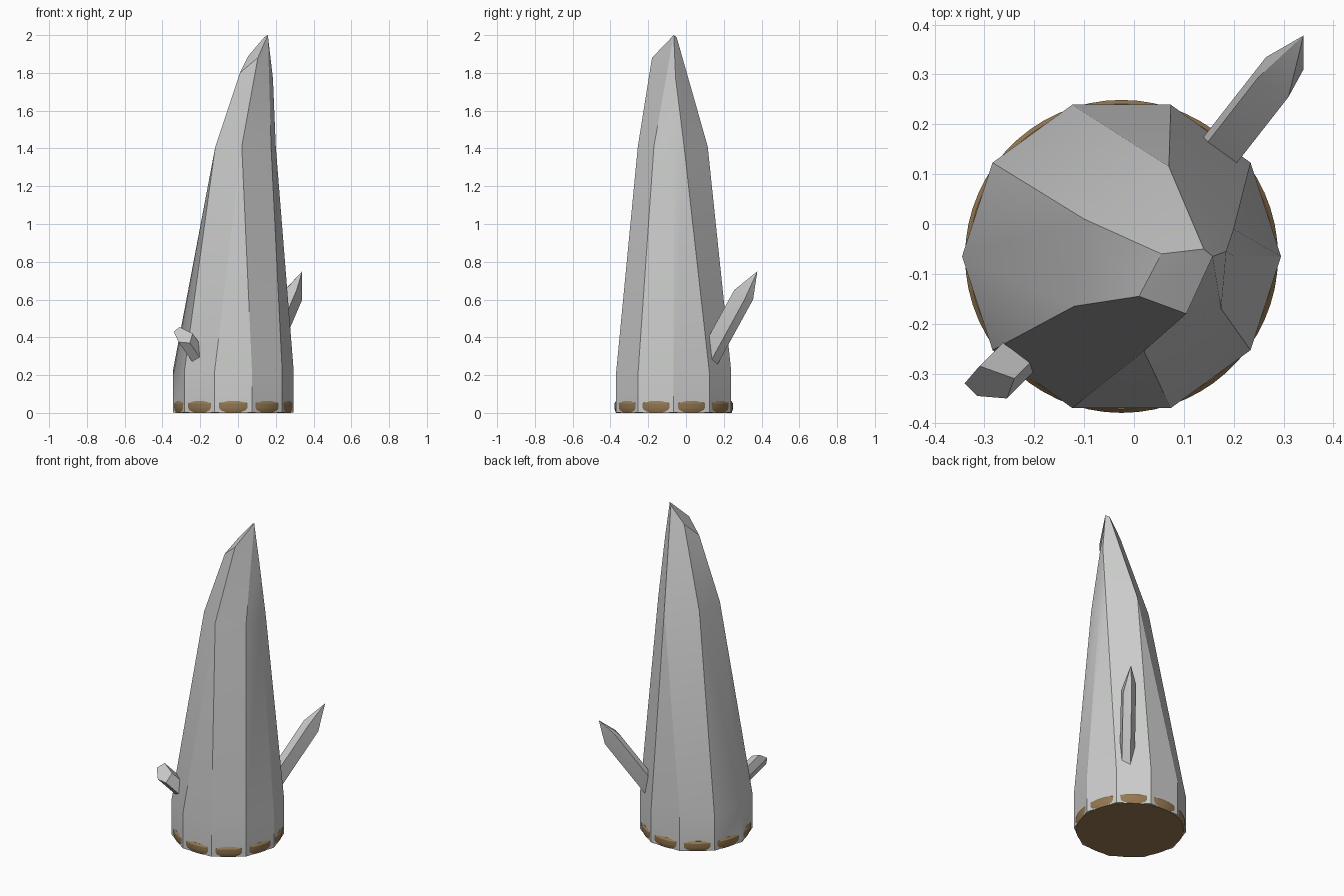
import bpy, bmesh, math
from mathutils import Vector

if "Cube" in bpy.data.objects:
    bpy.data.objects.remove(bpy.data.objects["Cube"])


def material(name, rgb):
    m = bpy.data.materials.new(name)
    m.diffuse_color = (*rgb, 1)
    m.use_nodes = True
    m.node_tree.nodes["Principled BSDF"].inputs["Base Color"].default_value = m.diffuse_color
    return m


stone = material("pale grey stone", (0.60, 0.61, 0.60))
bronze = material("brown bronze", (0.30, 0.19, 0.085))
CENTRE = Vector((-0.025, -0.065, 0))


def loft(name, rings, mat):
    """Skin equal-length rings of points; repeated points merge into triangles."""
    bm = bmesh.new()
    rows = [[bm.verts.new(p) for p in ring] for ring in rings]
    n = len(rows[0])
    for low, high in zip(rows, rows[1:]):
        for i in range(n):
            j = (i + 1) % n
            bm.faces.new((low[i], low[j], high[j], high[i]))
    bm.faces.new(rows[0][::-1])
    bm.faces.new(rows[-1])
    bmesh.ops.remove_doubles(bm, verts=bm.verts, dist=0.0005)
    bmesh.ops.recalc_face_normals(bm, faces=bm.faces)
    me = bpy.data.meshes.new(name)
    bm.to_mesh(me)
    bm.free()
    ob = bpy.data.objects.new(name, me)
    bpy.context.collection.objects.link(ob)
    me.materials.append(mat)
    bpy.ops.object.select_all(action='DESELECT')
    ob.select_set(True)
    bpy.context.view_layer.objects.active = ob
    bpy.ops.object.shade_smooth_by_angle(angle=math.radians(30))
    return ob


def circle(n, r, z):
    return [CENTRE + Vector((r * math.cos(math.tau * i / n),
                             r * math.sin(math.tau * i / n), z)) for i in range(n)]


# Main spire: ten-sided plinth narrowing to a leaning, chipped point
back, left, front = (0.07, 0.115, 1.41), (-0.10, 0.01, 1.41), (0.02, -0.255, 1.41)
waist = [(0.2, -0.065, 1.41), (0.2, -0.01, 1.41), back, back, left, left,
         (-0.12, -0.165, 1.41), front, front, (0.175, -0.17, 1.41)]
chip_r, chip_b = (0.185, -0.055, 1.77), (0.14, -0.05, 1.99)
chip_l, chip_f = (0.055, -0.06, 1.89), (0.105, -0.18, 1.88)
tip = (0.158, -0.065, 2.0)
crown = [chip_r, chip_r, chip_b, chip_b, chip_l, chip_l,
         (0.01, -0.145, 1.8), chip_f, chip_f, tip]
loft("main_spire", [circle(10, 0.32, 0.002), circle(10, 0.32, 0.22),
                    waist, crown, [tip] * 10][:4] + [[tip] * 10], stone)

# Base disc: its rounded rim bulges through each plinth face
loft("base_disc", [circle(60, r, z) for r, z in
                   ((0.306, 0.0), (0.312, 0.016), (0.314, 0.028),
                    (0.314, 0.05), (0.306, 0.062))], bronze)


# Side shards: prisms growing out of the spire
def shard(name, shoulder, root, end):
    foot = [Vector(p) + Vector(root) for p in shoulder]
    rings = [foot, shoulder]
    if end:
        rings.append([end] * len(shoulder))
    loft(name, rings, stone)


shard("back_shard",
      [(0.265, 0.335, 0.67), (0.25, 0.295, 0.65), (0.31, 0.255, 0.65),
       (0.34, 0.31, 0.60), (0.315, 0.355, 0.60)],
      (-0.18, -0.23, -0.42), (0.34, 0.378, 0.75))
shard("front_shard",
      [(-0.34, -0.32, 0.43), (-0.31, -0.285, 0.455), (-0.24, -0.31, 0.42),
       (-0.255, -0.35, 0.37), (-0.315, -0.345, 0.375)],
      (0.14, 0.14, -0.2), None)
